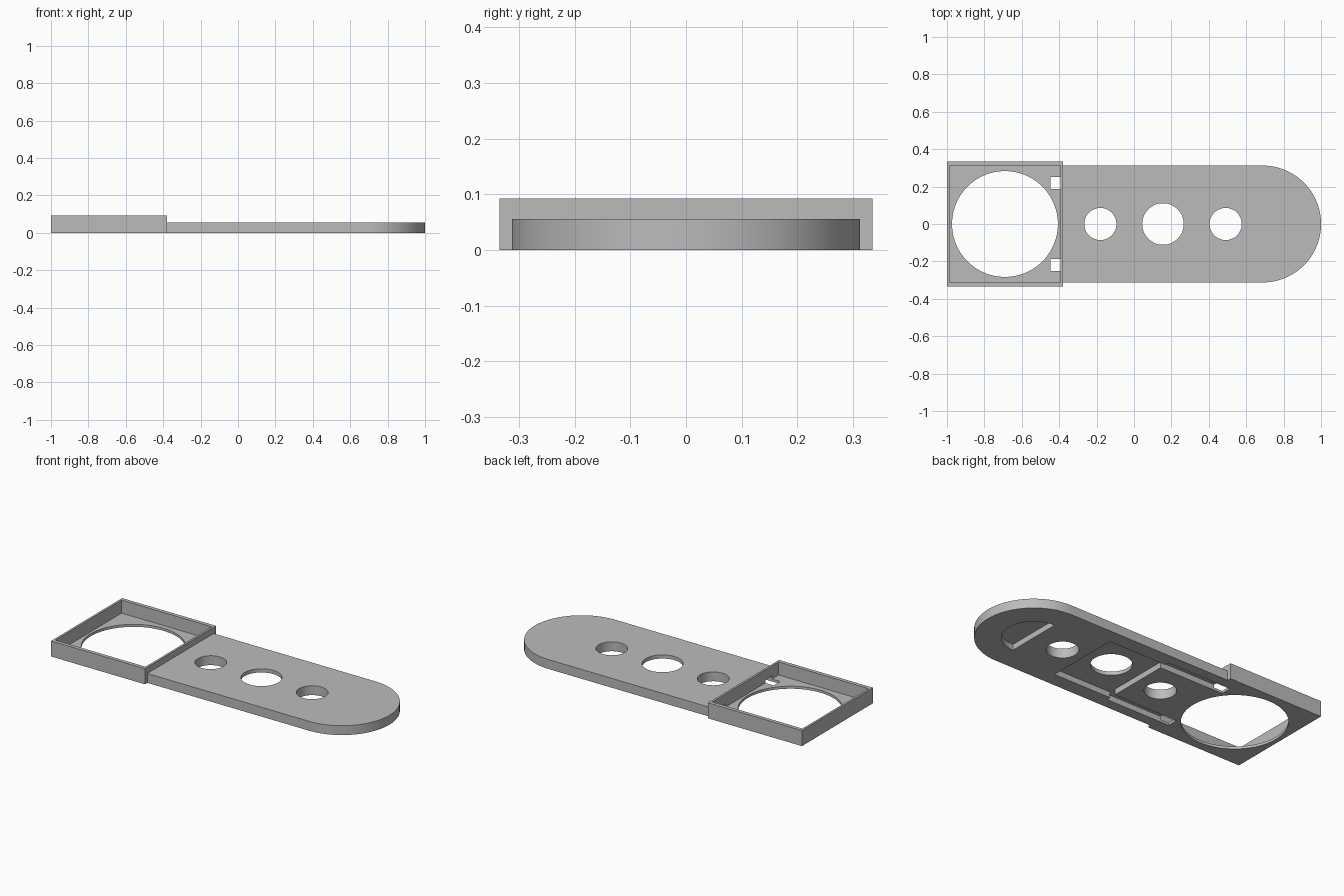
import bpy, bmesh, math

if "Cube" in bpy.data.objects:
    bpy.data.objects.remove(bpy.data.objects["Cube"], do_unlink=True)

grey = bpy.data.materials.new("plain_grey")
grey.use_nodes = True
COLOUR = (0.5, 0.5, 0.5, 1)
grey.diffuse_color = COLOUR
grey.node_tree.nodes["Principled BSDF"].inputs["Base Color"].default_value = COLOUR


def prism(name, outline, z0, z1):
    """Extrude a flat outline from z0 up to z1."""
    bm = bmesh.new()
    face = bm.faces.new([bm.verts.new((x, y, z0)) for x, y in outline])
    top = bmesh.ops.extrude_face_region(bm, geom=[face])["geom"]
    bmesh.ops.translate(bm, vec=(0, 0, z1 - z0),
                        verts=[v for v in top if isinstance(v, bmesh.types.BMVert)])
    bmesh.ops.recalc_face_normals(bm, faces=bm.faces)
    mesh = bpy.data.meshes.new(name)
    bm.to_mesh(mesh)
    bm.free()
    mesh.materials.append(grey)
    obj = bpy.data.objects.new(name, mesh)
    bpy.context.collection.objects.link(obj)
    return obj


def arc(cx, r, start=0, end=360, steps=64):
    full = end - start == 360
    angles = [math.radians(start + (end - start) * i / steps)
              for i in range(steps if full else steps + 1)]
    return [(cx + r * math.cos(a), r * math.sin(a)) for a in angles]


def rect(x0, x1, half_y):
    return [(x0, -half_y), (x1, -half_y), (x1, half_y), (x0, half_y)]


def combine(target, other, operation):
    """Apply a boolean and discard the helper."""
    other.hide_render = True
    mod = target.modifiers.new("boolean", "BOOLEAN")
    mod.operation, mod.solver, mod.object = operation, "EXACT", other
    bpy.ops.object.select_all(action="DESELECT")
    bpy.context.view_layer.objects.active = target
    target.select_set(True)
    bpy.ops.object.modifier_apply(modifier=mod.name)
    bpy.data.objects.remove(other, do_unlink=True)


PLATE_TOP, TRAY_TOP, FLOOR, RECESS = 0.056, 0.093, 0.015, 0.034
ROUND_X = 0.6875
BELOW = -0.05

# Long plate with a rounded end, joined to the square tray
body = prism("base_plate", [(-0.384, 0.3125), (-0.384, -0.3125)]
             + arc(ROUND_X, 0.3125, -90, 90), 0, PLATE_TOP)
combine(body, prism("tray", rect(-1, -0.38, 0.335), 0, TRAY_TOP), "UNION")

# Tray interior and its large round opening
combine(body, prism("tray_cutter", rect(-0.9875, -0.3925, 0.3125), FLOOR, 0.2), "DIFFERENCE")
combine(body, prism("opening_cutter", arc(-0.69, 0.283, steps=96), BELOW, 0.2), "DIFFERENCE")

# Underside pocket with two channels reaching into the tray
half = [(0.355, 0.225), (-0.025, 0.225), (-0.025, 0.25),
        (-0.447, 0.25), (-0.447, 0.187), (-0.025, 0.187)]
pocket = half + [(x, -y) for x, y in reversed(half)]
combine(body, prism("pocket_cutter", pocket, BELOW, RECESS), "DIFFERENCE")

# Half-round underside pocket at the rounded end
combine(body, prism("half_round_cutter", arc(ROUND_X, 0.17, -90, 90, 48), BELOW, RECESS),
        "DIFFERENCE")

# Three round through holes
for x, r in ((-0.18, 0.086), (0.155, 0.111), (0.49, 0.086)):
    combine(body, prism("hole_cutter", arc(x, r), BELOW, 0.2), "DIFFERENCE")

bpy.ops.object.shade_smooth_by_angle(angle=math.radians(30))
